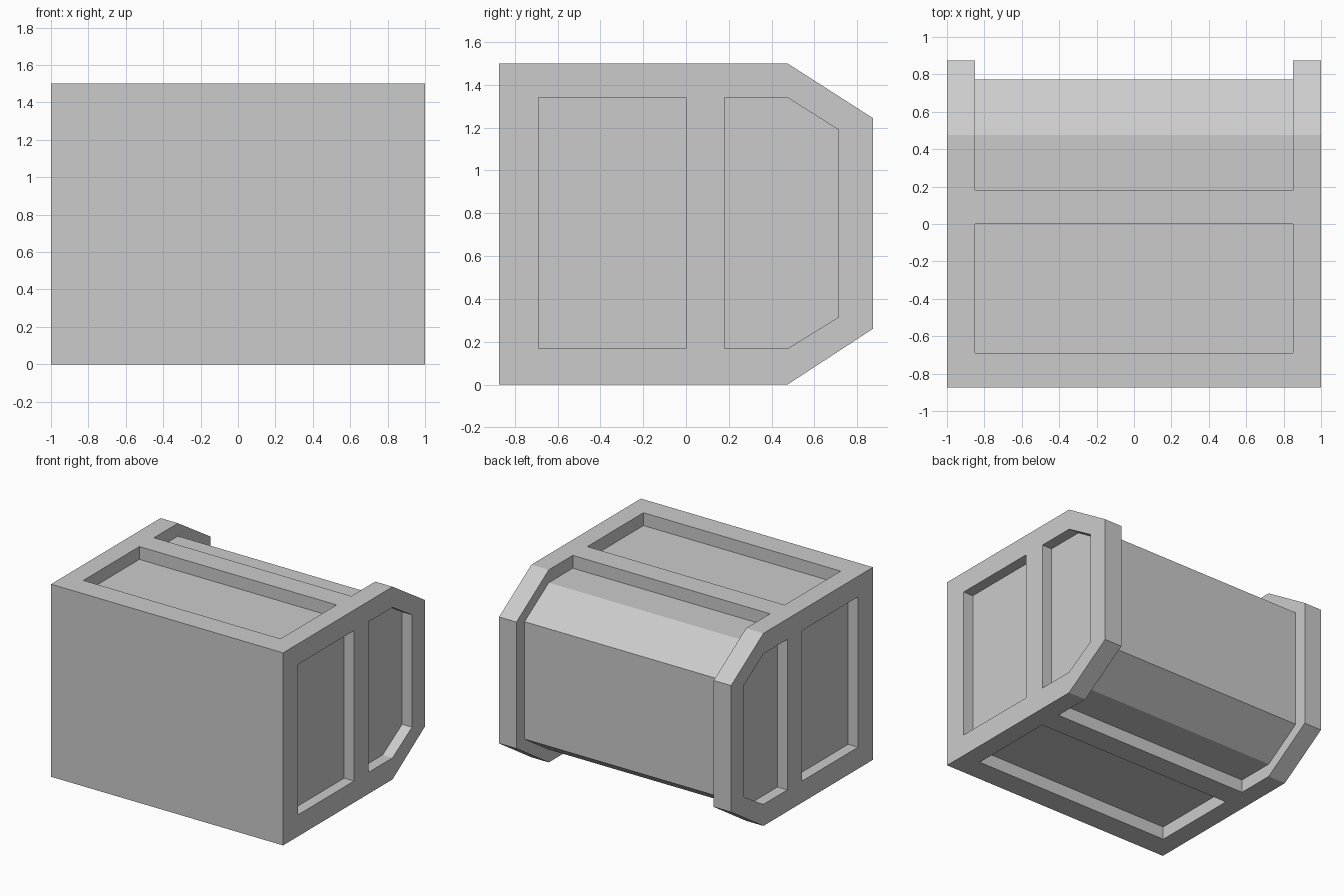
import bpy, bmesh

if "Cube" in bpy.data.objects:
    bpy.data.objects.remove(bpy.data.objects["Cube"])


def prism(name, profile, x0, x1):
    """Extrude a (y, z) profile along x from x0 to x1."""
    bm = bmesh.new()
    face = bm.faces.new([bm.verts.new((x0, y, z)) for y, z in profile])
    ext = bmesh.ops.extrude_face_region(bm, geom=[face])
    verts = [v for v in ext["geom"] if isinstance(v, bmesh.types.BMVert)]
    bmesh.ops.translate(bm, vec=(x1 - x0, 0, 0), verts=verts)
    bmesh.ops.recalc_face_normals(bm, faces=bm.faces)
    mesh = bpy.data.meshes.new(name)
    bm.to_mesh(mesh)
    bm.free()
    ob = bpy.data.objects.new(name, mesh)
    bpy.context.collection.objects.link(ob)
    return ob


def rect(y0, y1, z0, z1):
    return [(y0, z0), (y1, z0), (y1, z1), (y0, z1)]


# Crate body with chamfered back edges
body = prism("crate_body", [(-.873, 0), (.475, 0), (.873, .26), (.873, 1.245),
                            (.475, 1.5), (-.873, 1.5)], -1, 1)

cutters = []
# Front recesses on top and bottom
for label, z0, z1 in (("top", 1.4, 1.7), ("bottom", -.2, .1)):
    cutters.append(prism(label + "_recess", rect(-.69, 0, z0, z1), -.85, .85))

# Channel wrapping over the top, back and bottom
cutters.append(prism("back_channel", [
    (.18, 1.7), (1.1, 1.7), (1.1, -.2), (.18, -.2), (.18, .1), (.475, .1),
    (.773, .295), (.773, 1.21), (.475, 1.4), (.18, 1.4)], -.85, .85))

# Two recessed panels on each side
rear_panel = [(.18, .168), (.475, .168), (.713, .315), (.713, 1.19),
              (.475, 1.34), (.18, 1.34)]
for label, x0, x1 in (("left", -1.2, -.915), ("right", .915, 1.2)):
    cutters.append(prism(label + "_front_panel", rect(-.69, 0, .168, 1.34), x0, x1))
    cutters.append(prism(label + "_rear_panel", rear_panel, x0, x1))

# Carve the recesses, then drop the cutters
bpy.context.view_layer.objects.active = body
for cutter in cutters:
    cutter.hide_render = True
    mod = body.modifiers.new("carve", "BOOLEAN")
    mod.operation = "DIFFERENCE"
    mod.solver = "EXACT"
    mod.object = cutter
    bpy.ops.object.modifier_apply(modifier=mod.name)
    bpy.data.objects.remove(cutter)
